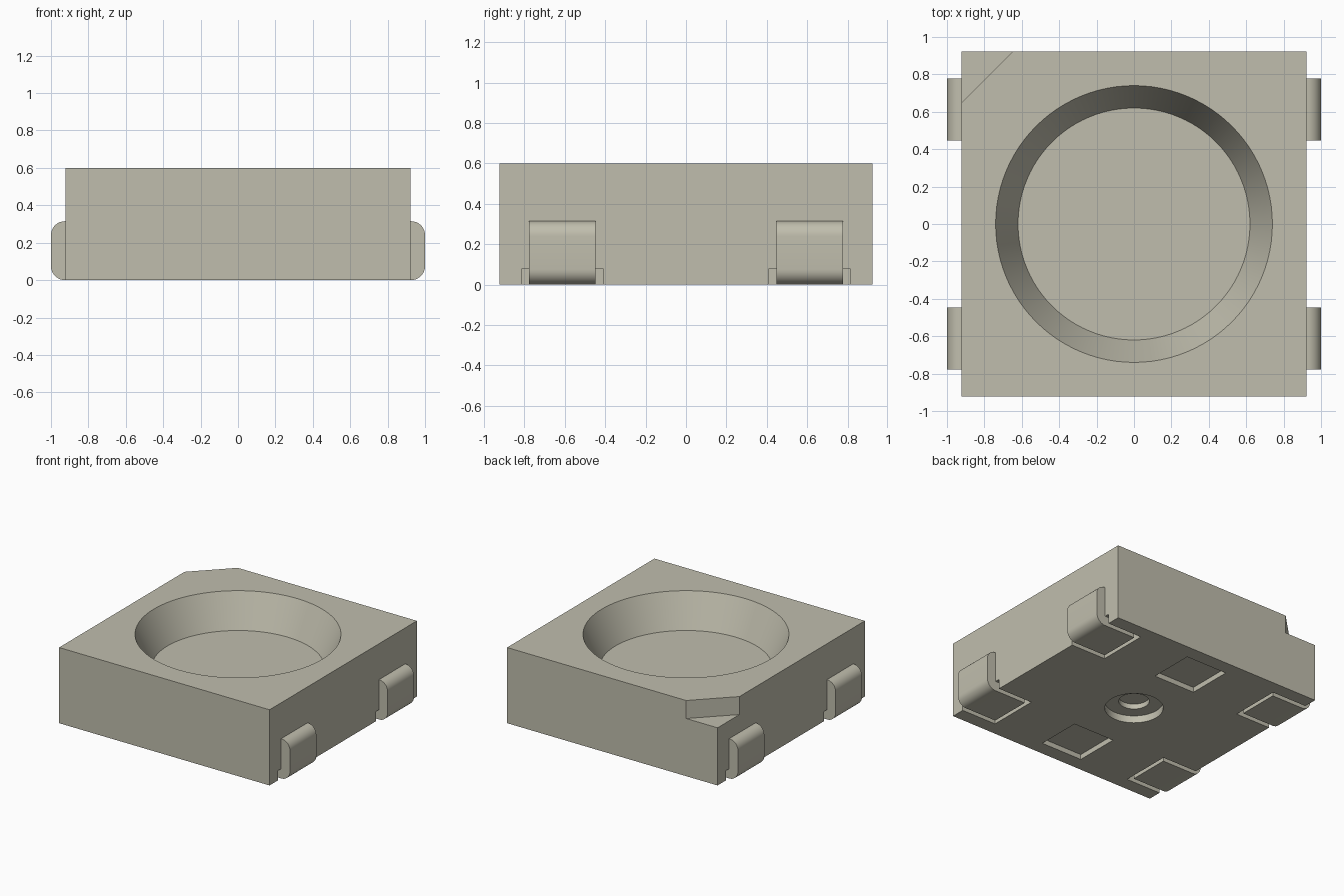
import bpy, bmesh, math
from mathutils import Matrix

if "Cube" in bpy.data.objects:
    bpy.data.objects.remove(bpy.data.objects["Cube"])

HALF, TOP = 0.923, 0.6            # body half width and height
SLOT_H = 0.077                    # depth of the terminal slots

mat = bpy.data.materials.new("warm_grey_plastic")
mat.use_nodes = True
COLOUR = (0.53, 0.515, 0.42, 1)
mat.diffuse_color = COLOUR
mat.node_tree.nodes["Principled BSDF"].inputs["Base Color"].default_value = COLOUR


def make(name, bm):
    bmesh.ops.recalc_face_normals(bm, faces=bm.faces)
    me = bpy.data.meshes.new(name)
    bm.to_mesh(me)
    bm.free()
    me.materials.append(mat)
    ob = bpy.data.objects.new(name, me)
    bpy.context.collection.objects.link(ob)
    return ob


def box(name, x0, x1, y0, y1, z0, z1):
    bm = bmesh.new()
    m = Matrix.Translation(((x0 + x1) / 2, (y0 + y1) / 2, (z0 + z1) / 2))
    bmesh.ops.create_cube(bm, size=1, matrix=m @ Matrix.Diagonal((x1 - x0, y1 - y0, z1 - z0, 1)))
    return make(name, bm)


def frustum(name, r_low, r_high, z0, z1, seg=96):
    bm = bmesh.new()
    bmesh.ops.create_cone(bm, cap_ends=True, segments=seg, radius1=r_low, radius2=r_high,
                          depth=z1 - z0, matrix=Matrix.Translation((0, 0, (z0 + z1) / 2)))
    return make(name, bm)


def prism(name, points, offset):
    bm = bmesh.new()
    face = bm.faces.new([bm.verts.new(p) for p in points])
    ext = bmesh.ops.extrude_face_region(bm, geom=[face])
    bmesh.ops.translate(bm, vec=offset, verts=[v for v in ext["geom"] if isinstance(v, bmesh.types.BMVert)])
    return make(name, bm)


def activate(ob):
    bpy.ops.object.select_all(action="DESELECT")
    ob.select_set(True)
    bpy.context.view_layer.objects.active = ob


def cut(target, cutter):
    mod = target.modifiers.new("cut", "BOOLEAN")
    mod.operation, mod.solver, mod.object = "DIFFERENCE", "EXACT", cutter
    activate(target)
    bpy.ops.object.modifier_apply(modifier=mod.name)
    bpy.data.objects.remove(cutter)


def smooth(ob):
    activate(ob)
    bpy.ops.object.shade_smooth_by_angle(angle=math.radians(25))


# Housing block
body = box("housing", -HALF, HALF, -HALF, HALF, 0, TOP)

# Tapered reflector cup, extended slightly above the top along its slope
depth, slope, over = 0.26, (0.74 - 0.62) / 0.26, 0.05
cut(body, frustum("cup_cutter", 0.62, 0.74 + slope * over, TOP - depth, TOP + over))

# Corner marker notch, cut only part way down
c, e = 0.275, 0.1
cut(body, prism("marker_cutter", [(-HALF - e, HALF - c - e, 0.457), (-HALF + c + e, HALF + e, 0.457),
                                  (-HALF - e, HALF + e, 0.457)], (0, 0, 0.3)))

# Stepped round recess underneath
cut(body, frustum("hub_cutter", 0.21, 0.21, -0.1, 0.057, 64))
cut(body, frustum("hub_hole_cutter", 0.11, 0.11, -0.1, 0.097, 48))

# Two square recesses underneath
for s in (-1, 1):
    cut(body, box("pocket_cutter", -0.18, 0.18, s * 0.63 - 0.18, s * 0.63 + 0.18, -0.1, 0.04))

# Terminal slots and folded terminals, two on each side
R, H = 0.075, 0.315
arc = [math.radians(a) for a in range(0, 91, 10)]
profile = [(0.65, 0)]
profile += [(1 - R + R * math.sin(a), R - R * math.cos(a)) for a in arc]
profile += [(1 - R + R * math.cos(a), H - R + R * math.sin(a)) for a in arc]
profile += [(HALF, H), (HALF, SLOT_H), (0.65, SLOT_H)]
for sx, side in ((1, "left"), (-1, "right")):
    for sy, end in ((-1, "front"), (1, "back")):
        yc = sy * 0.612
        xs = sorted((sx * 0.62, sx * 1.2))
        cut(body, box("slot_cutter", xs[0], xs[1], yc - 0.203, yc + 0.203, -0.1, SLOT_H))
        tab = prism(f"terminal_{end}_{side}", [(sx * x, yc - 0.165, z) for x, z in profile], (0, 0.33, 0))
        smooth(tab)

smooth(body)
